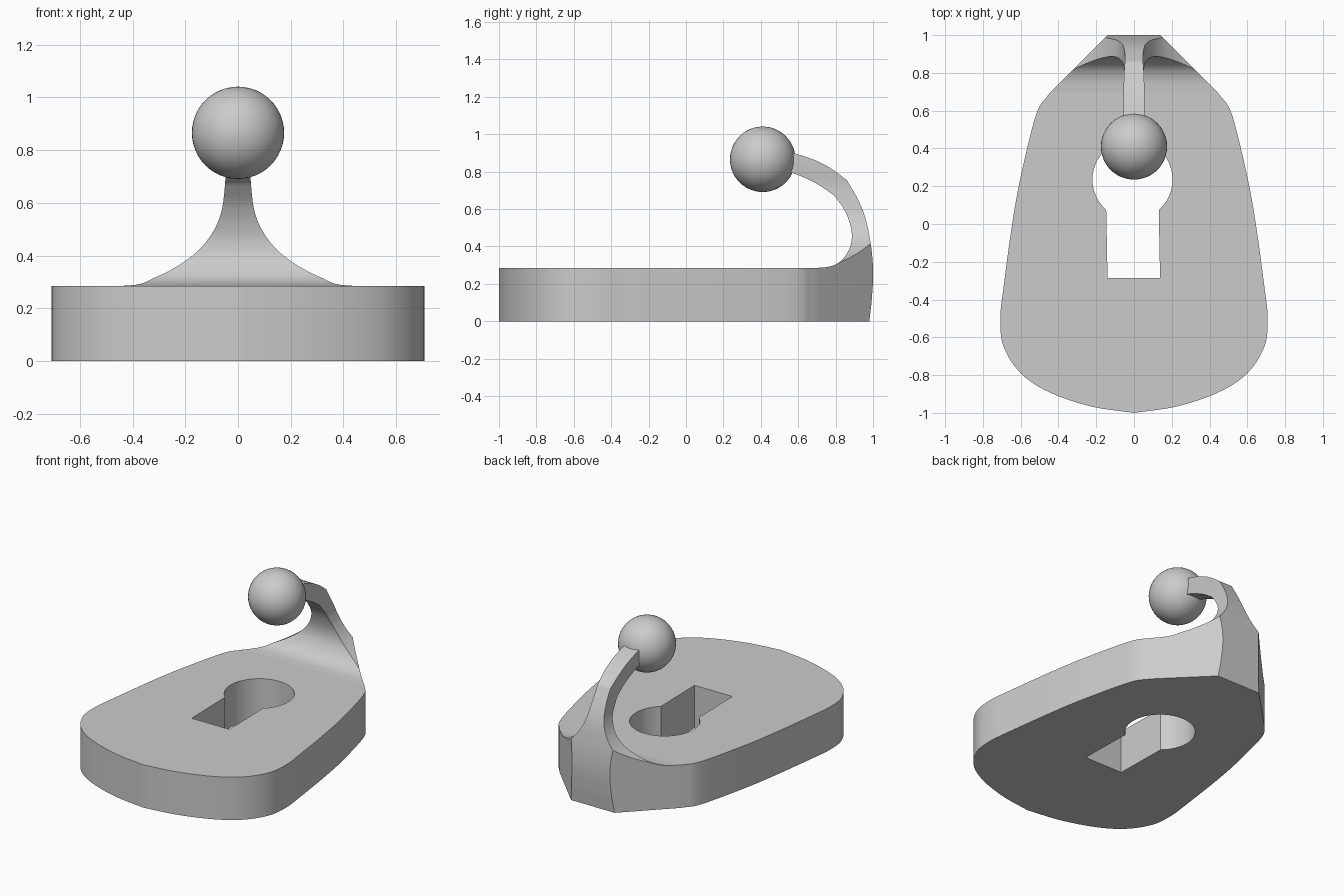
import bpy, bmesh, math
from mathutils import Vector

if "Cube" in bpy.data.objects:
    bpy.data.objects.remove(bpy.data.objects["Cube"])

grey = bpy.data.materials.new("light grey")
grey.diffuse_color = (0.6, 0.6, 0.6, 1)
grey.use_nodes = True
grey.node_tree.nodes["Principled BSDF"].inputs["Base Color"].default_value = grey.diffuse_color


def curve(pts, steps=6):
    """Catmull-Rom curve through a few 2D points."""
    p = [Vector(q) for q in pts]
    p = [2 * p[0] - p[1]] + p + [2 * p[-1] - p[-2]]
    out = []
    for i in range(1, len(p) - 2):
        a, b, c, d = p[i - 1:i + 3]
        for k in range(steps):
            t = k / steps
            v = 0.5 * (2 * b + (c - a) * t + (2 * a - 5 * b + 4 * c - d) * t * t
                       + (3 * b - a - 3 * c + d) * t ** 3)
            out.append((v.x, v.y))
    return out + [tuple(pts[-1])]


def mirrored(half):
    """Close a right-hand half outline by mirroring it in x."""
    return half + [(-x, y) for x, y in reversed(half) if abs(x) > 1e-5]


def prism(name, outline, place, lo, hi):
    """Extrude a 2D outline; place(u, v, w) maps it to 3D."""
    bm = bmesh.new()
    low = [bm.verts.new(place(u, v, lo)) for u, v in outline]
    high = [bm.verts.new(place(u, v, hi)) for u, v in outline]
    n = len(outline)
    bm.faces.new(low)
    bm.faces.new(high)
    for i in range(n):
        j = (i + 1) % n
        bm.faces.new((low[i], low[j], high[j], high[i]))
    bmesh.ops.recalc_face_normals(bm, faces=bm.faces)
    me = bpy.data.meshes.new(name)
    bm.to_mesh(me)
    bm.free()
    ob = bpy.data.objects.new(name, me)
    bpy.context.collection.objects.link(ob)
    return ob


def select(ob):
    bpy.ops.object.select_all(action='DESELECT')
    ob.select_set(True)
    bpy.context.view_layer.objects.active = ob


def boolean(ob, cutter, operation):
    mod = ob.modifiers.new("cut", 'BOOLEAN')
    mod.operation, mod.solver, mod.object = operation, 'EXACT', cutter
    select(ob)
    bpy.ops.object.modifier_apply(modifier=mod.name)
    bpy.data.objects.remove(cutter)


# Side profile: flat plate that sweeps up into the hook
outer = [(0.98, 0)] + curve([(0.992, 0.1), (1.0, 0.22), (0.998, 0.32), (0.985, 0.43),
                             (0.96, 0.55), (0.92, 0.65), (0.86, 0.755)])
outer += curve([(0.86, 0.755), (0.77, 0.82), (0.68, 0.865), (0.57, 0.9), (0.46, 0.925)])[1:]
inner = curve([(0.46, 0.81), (0.57, 0.792), (0.69, 0.74), (0.79, 0.675)])
inner += curve([(0.79, 0.675), (0.85, 0.59), (0.882, 0.5), (0.885, 0.43), (0.865, 0.37),
                (0.825, 0.32), (0.77, 0.293), (0.70, 0.285)])[1:]
side = [(-1.2, 0)] + outer + inner + [(-1.2, 0.285)]
body = prism("hooked_plate", side, lambda u, v, w: (w, u, v), -1, 1)

# Plan outline: rounded shield with a chamfered back
plan = curve([(0, -1.0), (0.23, -0.965), (0.45, -0.89), (0.60, -0.79), (0.69, -0.65),
              (0.708, -0.5), (0.69, -0.33), (0.645, 0), (0.60, 0.25), (0.52, 0.575),
              (0.46, 0.675), (0.40, 0.74)])
plan += [(0.15, 0.99), (0.04, 1.1)]
boolean(body, prism("plan_cutter", mirrored(plan), lambda u, v, w: (u, v, w), -0.1, 1.2),
        'INTERSECT')

# Front profile: flare narrowing into the arm
flare = curve([(0.41, 0.287), (0.32, 0.315), (0.23, 0.36), (0.15, 0.42), (0.095, 0.49),
               (0.065, 0.56), (0.053, 0.63), (0.047, 0.73), (0.055, 0.85), (0.055, 1.1)])
front = [(0.9, -0.1), (0.9, 0.287)] + flare
boolean(body, prism("front_cutter", mirrored(front), lambda u, v, w: (u, w, v), -1.2, 1.2),
        'INTERSECT')

# Keyhole: arc joined to a square slot
cx, cy, r = -0.008, 0.235, 0.212
a0 = math.asin((0.075 - cy) / r)
a1 = math.pi - a0
hole = [(-0.14, -0.287), (0.138, -0.287)]
hole += [(cx + r * math.cos(a0 + (a1 - a0) * i / 48),
          cy + r * math.sin(a0 + (a1 - a0) * i / 48)) for i in range(49)]
boolean(body, prism("keyhole_cutter", hole, lambda u, v, w: (u, v, w), -0.1, 0.5), 'DIFFERENCE')

# Ball on the tip of the hook
bpy.ops.mesh.primitive_uv_sphere_add(segments=48, ring_count=24, radius=0.175,
                                     location=(0, 0.41, 0.866))
ball = bpy.context.object
ball.name = "ball"

for ob in (body, ball):
    ob.data.materials.clear()
    ob.data.materials.append(grey)
    select(ob)
    bpy.ops.object.shade_smooth_by_angle(angle=math.radians(25))
